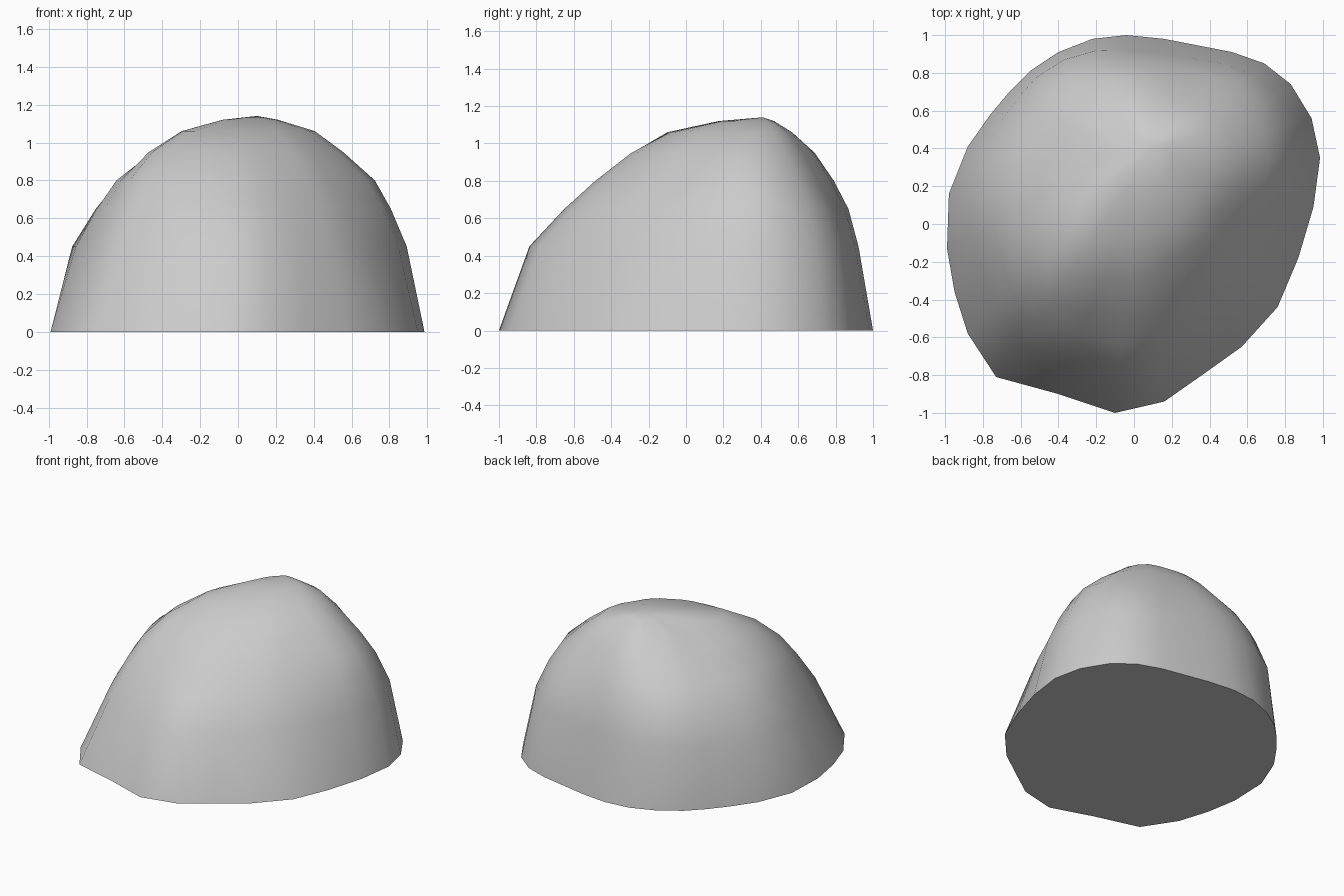
import bpy, bmesh, math

if "Cube" in bpy.data.objects:
    bpy.data.objects.remove(bpy.data.objects["Cube"])

# Ground outline of the boulder
base = [(-.04, 1), (.16, .98), (.34, .945), (.52, .91), (.69, .85), (.83, .74), (.94, .56), (.985, .35),
        (.95, .09), (.87, -.18), (.76, -.44), (.57, -.65), (.36, -.80), (.16, -.94), (-.10, -1),
        (-.40, -.90), (-.73, -.81), (-.88, -.58), (-.95, -.36), (-.99, -.13), (-.98, .16),
        (-.88, .41), (-.76, .58), (-.66, .70), (-.55, .81), (-.40, .91), (-.22, .98)]
cx, cy = .05, .30

# Height, sideways drift toward the peak, then how far the outline
# has shrunk toward E, NE, N, NW, W, SW, S, SE
levels = [
    (0, 0, [1] * 8),
    (.45, 0, [.90, .90, .885, .94, .904, .84, .877, .83]),
    (.65, 0, [.81, .79, .81, .84, .78, .75, .73, .72]),
    (.80, 0, [.72, .66, .70, .71, .66, .67, .60, .60]),
    (.95, 0, [.54, .53, .56, .48, .42, .54, .45, .47]),
    (1.06, 0, [.38, .40, .39, .27, .23, .37, .29, .32]),
    (1.12, .06, [.14, .17, .16, .12, .12, .17, .13, .14]),
]


def shrink(x, y, s):
    a = (math.atan2(y - cy, x - cx) / (math.pi / 4)) % 8
    i, f = int(a) % 8, a - int(a)
    f = f * f * (3 - 2 * f)
    k = s[i] * (1 - f) + s[(i + 1) % 8] * f
    return cx + (x - cx) * k, cy + (y - cy) * k


# Stack the rings, bridge them and close with a flat base and a peak
bm = bmesh.new()
rings = []
for z, d, s in levels:
    pts = [shrink(x, y, s) for x, y in base]
    rings.append([bm.verts.new((x + d / 2, y + d, z)) for x, y in pts])
n = len(base)
for lo, hi in zip(rings, rings[1:]):
    for i in range(n):
        j = (i + 1) % n
        bm.faces.new((lo[i], lo[j], hi[j], hi[i]))
peak = bm.verts.new((.10, .41, 1.14))
for i in range(n):
    bm.faces.new((rings[-1][i], rings[-1][(i + 1) % n], peak))
bm.faces.new(rings[0])
bmesh.ops.recalc_face_normals(bm, faces=bm.faces)

mesh = bpy.data.meshes.new("boulder")
bm.to_mesh(mesh)
bm.free()
boulder = bpy.data.objects.new("boulder", mesh)
bpy.context.collection.objects.link(boulder)
bpy.context.view_layer.objects.active = boulder
boulder.select_set(True)
bpy.ops.object.shade_smooth_by_angle(angle=math.radians(60))
